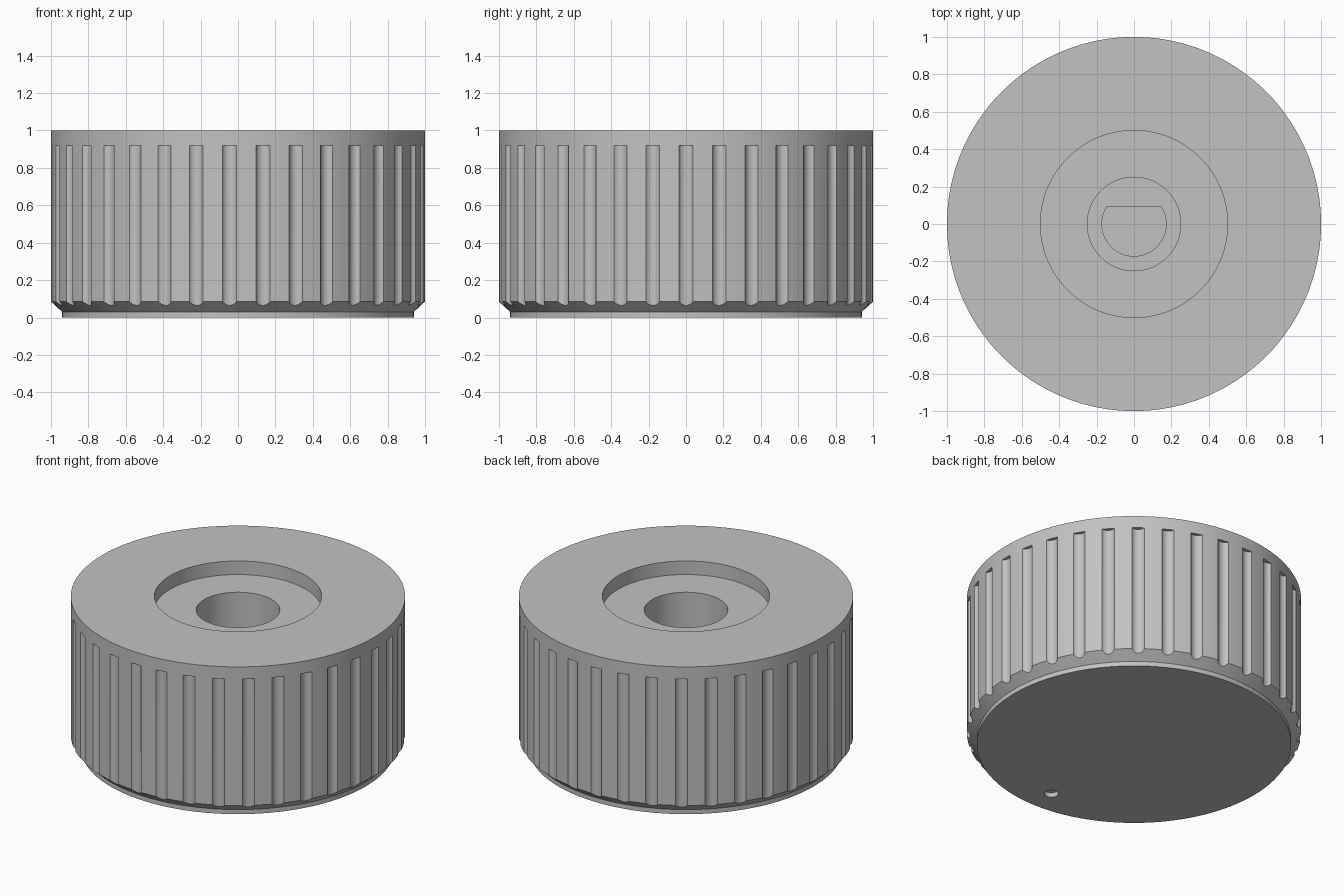
import bpy, bmesh
from math import cos, sin, tau, asin, pi, radians

if "Cube" in bpy.data.objects:
    bpy.data.objects.remove(bpy.data.objects["Cube"])

GROOVES = 35

grey = bpy.data.materials.new("plain grey")
grey.use_nodes = True
colour = (0.54, 0.54, 0.54, 1)
grey.diffuse_color = colour
grey.node_tree.nodes["Principled BSDF"].inputs["Base Color"].default_value = colour


def make_object(name, bm):
    bmesh.ops.recalc_face_normals(bm, faces=bm.faces)
    mesh = bpy.data.meshes.new(name)
    bm.to_mesh(mesh)
    bm.free()
    obj = bpy.data.objects.new(name, mesh)
    bpy.context.collection.objects.link(obj)
    return obj


def lathe(name, profile, steps):
    """Turn a radius/height profile around the z axis."""
    bm = bmesh.new()
    verts = [bm.verts.new((r, 0, z)) for r, z in profile]
    edges = [bm.edges.new(pair) for pair in zip(verts, verts[1:])]
    bmesh.ops.spin(bm, geom=verts + edges, cent=(0, 0, 0), axis=(0, 0, 1),
                   angle=tau, steps=steps, use_merge=True)
    bmesh.ops.remove_doubles(bm, verts=bm.verts, dist=1e-5)
    return make_object(name, bm)


def prism(bm, outline, low, high):
    """Extrude a flat outline between two heights."""
    face = bm.faces.new([bm.verts.new((x, y, low)) for x, y in outline])
    top = bmesh.ops.extrude_face_region(bm, geom=[face])["geom"]
    moved = [v for v in top if isinstance(v, bmesh.types.BMVert)]
    bmesh.ops.translate(bm, verts=moved, vec=(0, 0, high - low))


def circle(x, y, r, count):
    return [(x + r * cos(tau * i / count), y + r * sin(tau * i / count))
            for i in range(count)]


# Knob body: chamfered rim, wide recess and central bore
knob = lathe("knob_body", [
    (0, 0), (0.94, 0), (0.94, 0.03), (1, 0.085), (1, 1), (0.5, 1),
    (0.5, 0.91), (0.25, 0.91), (0.25, 0.55), (0, 0.55)], 180)

# Grip grooves around the side
bm = bmesh.new()
for k in range(GROOVES):
    a = tau * k / GROOVES
    prism(bm, circle(1.021 * cos(a), 1.021 * sin(a), 0.043, 32), -0.05, 0.92)
grooves = make_object("groove_cutter", bm)

# D-shaped shaft socket, flat towards the back
bm = bmesh.new()
radius, flat = 0.172, 0.09
start = pi - asin(flat / radius)
sweep = pi + 2 * asin(flat / radius)
prism(bm, [(radius * cos(start + sweep * i / 48), radius * sin(start + sweep * i / 48))
           for i in range(49)], 0.2, 0.7)
socket = make_object("socket_cutter", bm)

# Small pointer dimple in the closed face
bm = bmesh.new()
prism(bm, circle(0, -0.77, 0.042, 32), -0.05, 0.03)
dimple = make_object("dimple_cutter", bm)

for cutter in (grooves, socket, dimple):
    cutter.hide_render = True
    mod = knob.modifiers.new(cutter.name, "BOOLEAN")
    mod.operation = "DIFFERENCE"
    mod.solver = "EXACT"
    mod.object = cutter

# Bake the cuts, then drop the cutters
bpy.context.view_layer.update()
baked = bpy.data.meshes.new_from_object(
    knob.evaluated_get(bpy.context.evaluated_depsgraph_get()))
knob.modifiers.clear()
knob.data = baked
for cutter in (grooves, socket, dimple):
    bpy.data.objects.remove(cutter)
knob.data.materials.clear()
knob.data.materials.append(grey)

bpy.ops.object.select_all(action="DESELECT")
knob.select_set(True)
bpy.context.view_layer.objects.active = knob
bpy.ops.object.shade_smooth_by_angle(angle=radians(30))
